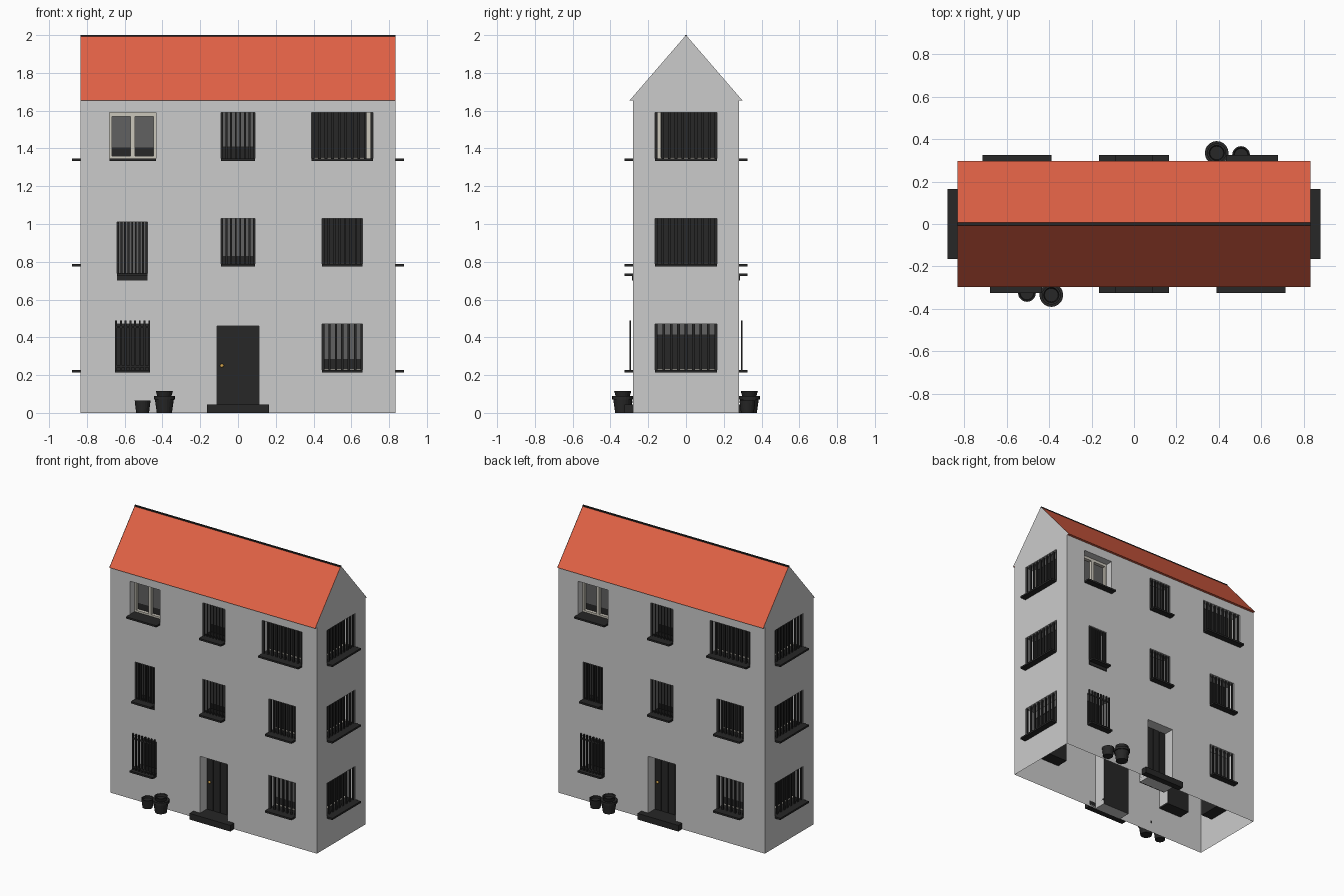
import bpy, bmesh, math
from mathutils import Matrix, Vector

if "Cube" in bpy.data.objects:
    bpy.data.objects.remove(bpy.data.objects["Cube"])


def material(name, r, g, b):
    m = bpy.data.materials.new(name)
    m.diffuse_color = (r, g, b, 1)
    m.use_nodes = True
    m.node_tree.nodes["Principled BSDF"].inputs["Base Color"].default_value = m.diffuse_color
    return m


BLACK = material("black_iron", 0.02, 0.02, 0.02)
RED = material("roof_red", 0.75, 0.12, 0.06)
BLIND = material("blind_grey", 0.12, 0.12, 0.12)
CREAM = material("frame_cream", 0.6, 0.57, 0.5)
GOLD = material("brass", 0.7, 0.4, 0.08)

HX, HY, EAVE, RIDGE, DEPTH = 0.835, 0.28, 1.655, 2.0, 0.09


def finish(bm, name, mat, angle):
    bm.transform(Matrix.Rotation(angle, 4, 'Z'))
    me = bpy.data.meshes.new(name)
    bm.to_mesh(me)
    bm.free()
    ob = bpy.data.objects.new(name, me)
    bpy.context.collection.objects.link(ob)
    if mat:
        me.materials.append(mat)
    return ob


def boxes(name, items, mat, angle=0):
    """items: (x0, x1, y0, y1, z0, z1)"""
    bm = bmesh.new()
    for x0, x1, y0, y1, z0, z1 in items:
        m = Matrix.LocRotScale(Vector(((x0 + x1) / 2, (y0 + y1) / 2, (z0 + z1) / 2)), None,
                               Vector((x1 - x0, y1 - y0, z1 - z0)))
        bmesh.ops.create_cube(bm, size=1, matrix=m)
    return finish(bm, name, mat, angle)


def wall(name, half, d, holes, angle):
    """Thin wall at y=-d with rectangular openings and reveals."""
    bm = bmesh.new()
    us = sorted({-half, half, *[v for h in holes for v in h[:2]]})
    zs = sorted({0, EAVE, *[v for h in holes for v in h[2:4]]})
    for a, b in zip(us, us[1:]):
        for c, e in zip(zs, zs[1:]):
            u, z = (a + b) / 2, (c + e) / 2
            if any(h[0] < u < h[1] and h[2] < z < h[3] for h in holes):
                continue
            bm.faces.new([bm.verts.new((p, -d, q)) for p, q in ((a, c), (b, c), (b, e), (a, e))])
    for u0, u1, z0, z1 in holes:
        loop = [(u0, z0), (u1, z0), (u1, z1), (u0, z1)]
        for i in range(4):
            (a, c), (b, e) = loop[i], loop[(i + 1) % 4]
            bm.faces.new([bm.verts.new(p) for p in ((a, -d, c), (b, -d, e),
                                                    (b, -d + DEPTH, e), (a, -d + DEPTH, c))])
    bmesh.ops.remove_doubles(bm, verts=bm.verts, dist=1e-5)
    bmesh.ops.dissolve_limit(bm, angle_limit=0.01, verts=bm.verts, edges=bm.edges)
    return finish(bm, name, None, angle)


def window(name, d, w, angle):
    u0, u1, z0, z1, n, t, blind, style = w
    back = -d + DEPTH
    # dark glass, roller blind
    boxes(name + "_glass", [(u0, u1, back - 0.006, back, z0, z1)], BLACK, angle)
    if blind:
        boxes(name + "_blind", [(u0, u1, back - 0.012, back - 0.007, blind, z1)], BLIND, angle)
    # sill
    sz = z0 + (0.03 if style == "tall" else 0)
    boxes(name + "_sill", [(u0, u1, -d - 0.045, back, sz - 0.006, sz + 0.007)], BLACK, angle)
    if style == "tall":
        boxes(name + "_apron", [(u0, u1, -d - 0.005, back, z0, sz)], BLACK, angle)
    # pale casement with two lights
    if style == "casement":
        y0, y1, m = back - 0.035, back - 0.012, (u0 + u1) / 2
        f = [(u0, u1, y0, y1, z0, z0 + 0.02), (u0, u1, y0, y1, z1 - 0.02, z1)]
        f += [(a, b, y0, y1, z0 + 0.02, z1 - 0.02)
              for a, b in ((u0, u0 + 0.012), (m - 0.012, m + 0.012), (u1 - 0.012, u1))]
        boxes(name + "_frame", f, CREAM, angle)
    if style in ("rail", "stile_left", "stile_right"):
        f = [(u0, u1, back - 0.02, back - 0.007, z0, z0 + 0.012)]
        if style == "stile_left":
            f.append((u0 + 0.01, u0 + 0.032, back - 0.02, back - 0.007, z0, z1))
        if style == "stile_right":
            f.append((u1 - 0.035, u1 - 0.012, back - 0.02, back - 0.007, z0, z1))
        boxes(name + "_frame", f, CREAM, angle)
    # vertical bars
    if n:
        yb, top = (-d - 0.02, z1 + 0.02) if style == "outer" else (-d + 0.008, z1)
        step = (u1 - u0 - t) / (n - 1)
        bars = [(u0 + i * step, u0 + i * step + t, yb, yb + 0.01, sz, top) for i in range(n)]
        if style == "outer":
            bars += [(u0, u1, yb + 0.002, yb + 0.008, z, z + 0.01) for z in (z0 + 0.02, z1 - 0.02)]
        boxes(name + "_bars", bars, BLACK, angle)


def pot(name, x, y, profile, angle):
    bm = bmesh.new()
    vs = [bm.verts.new((r, 0, z)) for r, z in profile]
    es = [bm.edges.new(p) for p in zip(vs, vs[1:])]
    bmesh.ops.spin(bm, geom=vs + es, cent=(0, 0, 0), axis=(0, 0, 1), angle=math.tau, steps=20)
    bmesh.ops.remove_doubles(bm, verts=bm.verts, dist=1e-5)
    bmesh.ops.recalc_face_normals(bm, faces=bm.faces)
    bm.transform(Matrix.Translation((x, y, 0)))
    finish(bm, name, BLACK, angle)


# u0, u1, z0, z1, bar count, bar width, blind bottom, style
FRONT = {
    "top_left": (-0.68, -0.435, 1.34, 1.59, 0, 0, 1.405, "casement"),
    "top_middle": (-0.09, 0.09, 1.34, 1.59, 8, 0.010, 1.41, ""),
    "top_right": (0.39, 0.715, 1.34, 1.59, 10, 0.014, None, "stile_right"),
    "middle_left": (-0.64, -0.48, 0.70, 1.01, 9, 0.010, 0.74, "tall"),
    "middle_middle": (-0.09, 0.09, 0.78, 1.03, 8, 0.010, 0.83, ""),
    "middle_right": (0.445, 0.66, 0.78, 1.03, 8, 0.012, None, "rail"),
    "bottom_left": (-0.65, -0.465, 0.22, 0.47, 8, 0.010, None, "outer"),
    "bottom_right": (0.445, 0.66, 0.22, 0.47, 7, 0.012, 0.285, "rail"),
}
SIDE = {
    "top": (-0.165, 0.165, 1.34, 1.59, 10, 0.014, None, "stile_left"),
    "middle": (-0.165, 0.165, 0.78, 1.03, 10, 0.014, None, "rail"),
    "bottom": (-0.165, 0.165, 0.22, 0.47, 9, 0.014, 0.415, "rail"),
}
DOOR = (-0.11, 0.11, 0.0, 0.46)

# the house repeats under a half turn
for half_turn, tags in ((0, ("front", "right")), (math.pi, ("back", "left"))):
    main, end = tags
    quarter = half_turn + math.pi / 2
    wall(main + "_wall", HX, HY, [w[:4] for w in FRONT.values()] + [DOOR], half_turn)
    wall(end + "_wall", HY, HX, [w[:4] for w in SIDE.values()], quarter)
    for k, w in FRONT.items():
        window(f"{main}_{k}_window", HY, w, half_turn)
    for k, w in SIDE.items():
        window(f"{end}_{k}_window", HX, w, quarter)
    # gable triangle
    bm = bmesh.new()
    bm.faces.new([bm.verts.new(p) for p in ((-0.298, -HX, EAVE), (0.298, -HX, EAVE), (0, -HX, RIDGE))])
    finish(bm, end + "_gable", None, quarter)
    # planked door, knob and step
    yd = -HY + DEPTH
    boxes(main + "_door", [(-0.11, 0.11, yd - 0.008, yd, 0, 0.46)] +
          [(-0.108 + i * 0.055, -0.108 + i * 0.055 + 0.050, yd - 0.014, yd - 0.006, 0.045, 0.458)
           for i in range(4)], BLACK, half_turn)
    bm = bmesh.new()
    bmesh.ops.create_uvsphere(bm, u_segments=12, v_segments=8, radius=0.01,
                              matrix=Matrix.Translation((-0.085, yd - 0.02, 0.25)))
    finish(bm, main + "_door_knob", GOLD, half_turn)
    boxes(main + "_door_step", [(-0.165, 0.165, -HY - 0.045, -HY, 0, 0.045),
                                (-0.11, 0.11, -HY, yd, 0.02, 0.045)], BLACK, half_turn)
    # plant pots
    pot(main + "_large_pot", -0.39, -0.335, [(0, 0), (0.04, 0), (0.05, 0.07), (0.056, 0.07), (0.056, 0.09),
        (0.038, 0.09), (0.045, 0.115), (0.036, 0.115), (0.032, 0.098), (0, 0.098)], half_turn)
    pot(main + "_small_pot", -0.505, -0.325, [(0, 0), (0.034, 0), (0.042, 0.065), (0.035, 0.065),
        (0.032, 0.052), (0, 0.052)], half_turn)

# roof slopes
bm = bmesh.new()
prof = [(-0.298, EAVE), (-0.275, EAVE), (0, 1.975), (0.275, EAVE), (0.298, EAVE), (0, RIDGE - 0.001)]
face = bm.faces.new([bm.verts.new((-HX + 0.002, y, z)) for y, z in prof])
ext = bmesh.ops.extrude_face_region(bm, geom=[face])
bmesh.ops.translate(bm, vec=(2 * HX - 0.004, 0, 0),
                    verts=[v for v in ext["geom"] if isinstance(v, bmesh.types.BMVert)])
bmesh.ops.recalc_face_normals(bm, faces=bm.faces)
finish(bm, "roof", RED, 0)
boxes("roof_ridge", [(-HX, HX, -0.006, 0.006, RIDGE - 0.01, RIDGE)], BLACK)
